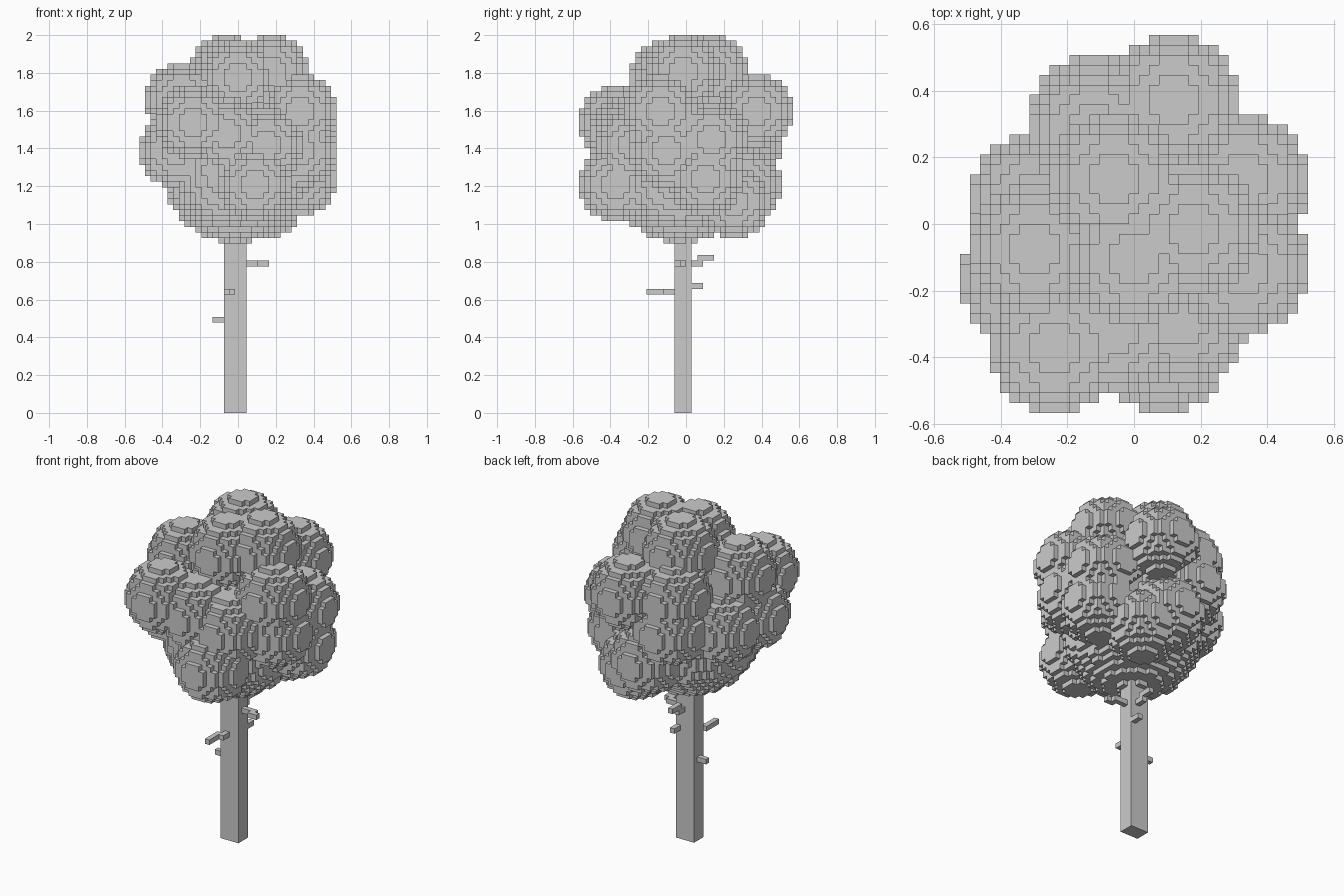
import bpy
import bmesh
from math import ceil, floor, radians
from itertools import product
from mathutils import Vector

old_cube = bpy.data.objects.get("Cube")
if old_cube:
    bpy.data.objects.remove(old_cube, do_unlink=True)

VOXEL = 2 / 67
BLOB_RADIUS = 6.5

grey = bpy.data.materials.new("plain_grey")
grey.use_nodes = True
colour = (0.6, 0.6, 0.6, 1)
grey.diffuse_color = colour
grey.node_tree.nodes["Principled BSDF"].inputs["Base Color"].default_value = colour


def corner_position(x, y, z):
    """Turn a cell corner index into model space."""
    return Vector((x - 0.5, y, z)) * VOXEL


def finish(name, bm):
    mesh = bpy.data.meshes.new(name)
    bm.to_mesh(mesh)
    bm.free()
    mesh.materials.append(grey)
    part = bpy.data.objects.new(name, mesh)
    bpy.context.collection.objects.link(part)
    return part


def voxel_ball(centre, radius):
    """Set of the cells whose middle lies inside a ball."""
    spans = [range(ceil(c - radius), floor(c + radius) + 1) for c in centre]
    middle = Vector(centre)
    return {cell for cell in product(*spans) if (Vector(cell) - middle).length <= radius}


def voxel_shell(name, cells):
    """Build only the outer faces of a set of cells and merge the flat ones."""
    bm = bmesh.new()
    corners = {}

    def corner(key):
        if key not in corners:
            corners[key] = bm.verts.new(corner_position(*key))
        return corners[key]

    for cell in cells:
        for axis, side in product(range(3), (0, 1)):
            beside = list(cell)
            beside[axis] += 2 * side - 1
            if tuple(beside) in cells:
                continue
            u, v = (axis + 1) % 3, (axis + 2) % 3
            loop = []
            for du, dv in ((0, 0), (1, 0), (1, 1), (0, 1)):
                key = list(cell)
                key[axis] += side
                key[u] += du
                key[v] += dv
                loop.append(corner(tuple(key)))
            bm.faces.new(loop if side else loop[::-1])
    bmesh.ops.dissolve_limit(bm, angle_limit=radians(1), verts=bm.verts[:], edges=bm.edges[:])
    return finish(name, bm)


def voxel_box(name, low, high):
    """Box that spans the cells from low up to high, both included."""
    bm = bmesh.new()
    bmesh.ops.create_cube(bm, size=1)
    start = corner_position(*low)
    end = corner_position(*(h + 1 for h in high))
    for vert in bm.verts:
        vert.co = Vector(b if c > 0 else a for a, b, c in zip(start, end, vert.co))
    return finish(name, bm)


# Leaf crown: a big core with smaller blobs, listed from the top down
blobs = [
    (-2, 4, 60), (6, -1, 60), (0, -4, 59),
    (-10, -3, 55), (-4, 9, 53), (4, 12, 53), (11, -5, 53),
    (-8, -13, 51), (-2, -11, 49), (11, 4, 48), (5, -10, 47),
    (-4, 10, 47), (11, -4, 46), (-11, -6, 46), (-10, 2, 46),
    (11, 3, 41), (3, -13, 40), (1, 10, 40), (5, 8, 37),
]
crown = voxel_ball((-0.5, -1.5, 42.5), 12.8)
for blob in blobs:
    crown |= voxel_ball(blob, BLOB_RADIUS)
voxel_shell("leaf_crown", crown)

# Square trunk, running a little way into the crown
voxel_box("trunk", (-2, -2, 0), (1, 0, 31))

# Short twigs with their offset tips
voxel_box("left_twig", (2, -1, 26), (4, -1, 26))
voxel_box("left_twig_tip", (4, -2, 26), (5, -2, 26))
voxel_box("front_twig", (-1, -4, 21), (-1, -3, 21))
voxel_box("front_twig_tip", (-2, -7, 21), (-2, -4, 21))
voxel_box("right_twig", (-4, -1, 16), (-3, -1, 16))
voxel_box("upper_back_twig", (0, 1, 26), (0, 2, 26))
voxel_box("upper_back_twig_tip", (0, 2, 27), (0, 4, 27))
voxel_box("lower_back_twig", (1, 1, 22), (1, 2, 22))
